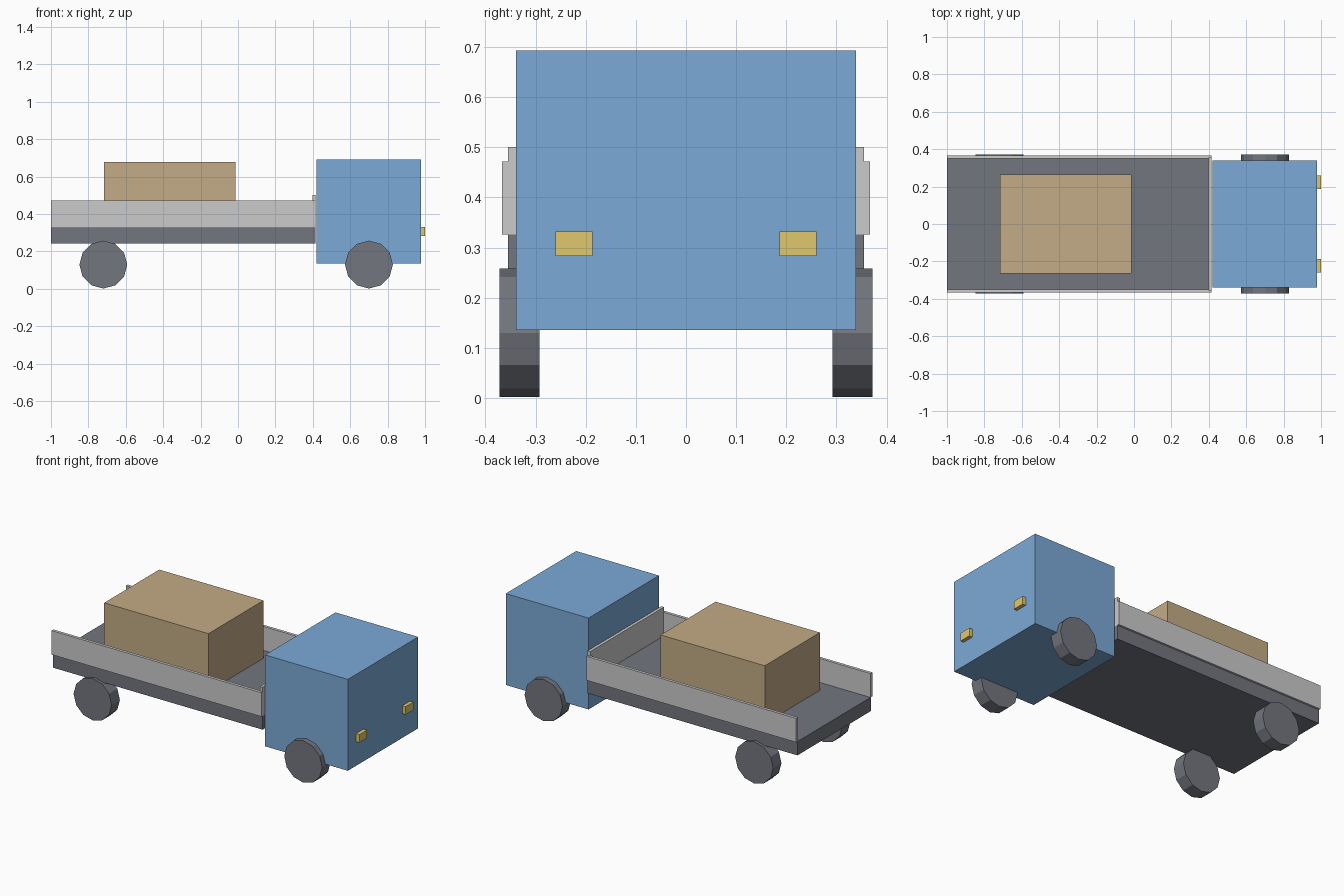
import bpy
from math import radians

if "Cube" in bpy.data.objects:
    bpy.data.objects.remove(bpy.data.objects["Cube"])


def paint(name, rgb):
    mat = bpy.data.materials.new(name)
    mat.diffuse_color = (*rgb, 1)
    mat.use_nodes = True
    mat.node_tree.nodes["Principled BSDF"].inputs["Base Color"].default_value = mat.diffuse_color
    return mat


def box(name, x, y, z, mat=None):
    """Box from (min, max) ranges on each axis."""
    spans = (x, y, z)
    bpy.ops.mesh.primitive_cube_add(size=1, location=[(a + b) / 2 for a, b in spans])
    ob = bpy.context.object
    ob.name = name
    ob.scale = [b - a for a, b in spans]
    bpy.ops.object.transform_apply(location=False, rotation=False, scale=True)
    if mat:
        ob.data.materials.append(mat)
    return ob


def wheel(name, x, y):
    bpy.ops.mesh.primitive_cylinder_add(
        vertices=12, radius=0.128, depth=0.08,
        location=(x, y, 0.13), rotation=(radians(90), 0, 0))
    ob = bpy.context.object
    ob.name = name
    ob.data.materials.append(dark)


blue = paint("cab_blue", (0.20, 0.40, 0.68))
tan = paint("crate_tan", (0.55, 0.41, 0.24))
yellow = paint("lamp_yellow", (0.75, 0.58, 0.15))
dark = paint("dark_grey", (0.17, 0.18, 0.21))

# Cab and load bed
box("cab", (0.42, 0.978), (-0.339, 0.339), (0.136, 0.693), blue)
box("bed", (-1.0, 0.415), (-0.355, 0.355), (0.242, 0.326), dark)
box("headboard", (0.397, 0.415), (-0.355, 0.355), (0.326, 0.501))
box("crate", (-0.717, -0.014), (-0.265, 0.265), (0.326, 0.678), tan)

# Paired parts on both sides
for side, s in (("right", -1), ("left", 1)):
    box("side_rail_" + side, (-1.0, 0.415),
        sorted((s * 0.349, s * 0.367)), (0.326, 0.472))
    box("headlight_" + side, (0.975, 1.0),
        sorted((s * 0.186, s * 0.26)), (0.283, 0.332), yellow)
    wheel("rear_wheel_" + side, -0.72, s * 0.332)
    wheel("front_wheel_" + side, 0.70, s * 0.332)
